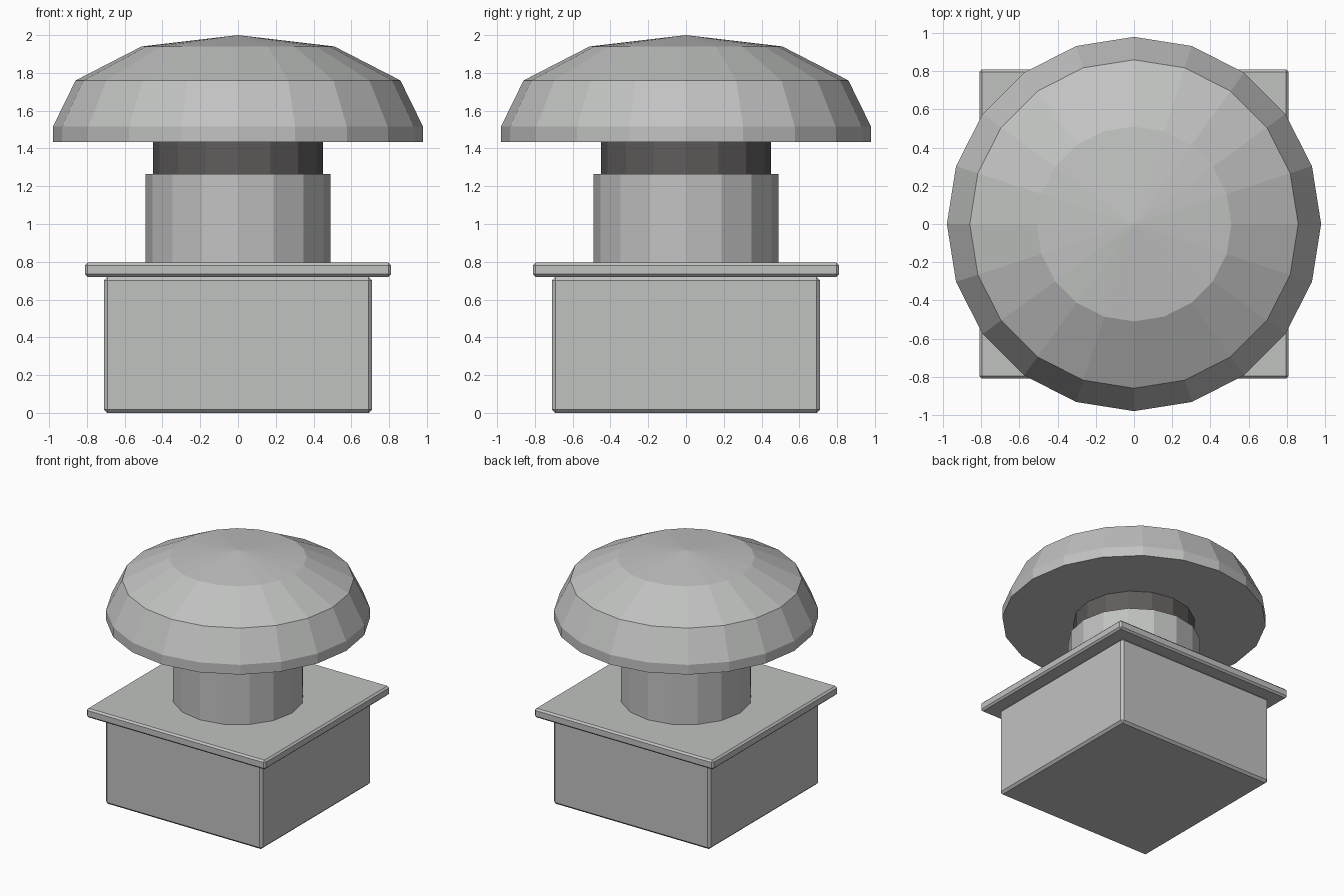
import bpy
import bmesh
from math import cos, sin, tau

cube = bpy.data.objects.get("Cube")
if cube:
    bpy.data.objects.remove(cube, do_unlink=True)


def material(name, color):
    mat = bpy.data.materials.new(name)
    mat.use_nodes = True
    mat.diffuse_color = (*color, 1)
    mat.node_tree.nodes["Principled BSDF"].inputs["Base Color"].default_value = (*color, 1)
    return mat


def add_object(name, bm, mat):
    bmesh.ops.recalc_face_normals(bm, faces=bm.faces)
    mesh = bpy.data.meshes.new(name)
    bm.to_mesh(mesh)
    bm.free()
    mesh.materials.append(mat)
    obj = bpy.data.objects.new(name, mesh)
    bpy.context.collection.objects.link(obj)
    return obj


def turned(name, profile, sides, mat):
    """Faceted solid of revolution from (radius, height) points, capped at both ends."""
    bm = bmesh.new()
    rings = []
    for r, z in profile:
        if r == 0:
            rings.append([bm.verts.new((0, 0, z))] * sides)
        else:
            rings.append([bm.verts.new((r * cos(tau * i / sides), r * sin(tau * i / sides), z))
                          for i in range(sides)])
    for low, high in zip(rings, rings[1:]):
        for i in range(sides):
            j = (i + 1) % sides
            corners = [low[i], low[j], high[j], high[i]]
            bm.faces.new(list(dict.fromkeys(corners)))
    for (r, _), ring in ((profile[0], rings[0]), (profile[-1], rings[-1])):
        if r > 0:
            bm.faces.new(ring)
    return add_object(name, bm, mat)


def bevelled_box(name, half, bottom, top, bevel, mat):
    bm = bmesh.new()
    bmesh.ops.create_cube(bm, size=1)
    bmesh.ops.scale(bm, vec=(2 * half, 2 * half, top - bottom), verts=bm.verts)
    bmesh.ops.translate(bm, vec=(0, 0, (top + bottom) / 2), verts=bm.verts)
    obj = add_object(name, bm, mat)
    mod = obj.modifiers.new("edge_bevel", "BEVEL")
    mod.width = bevel
    mod.segments = 1
    return obj


metal = material("light_grey_metal", (0.53, 0.54, 0.53))
dark = material("dark_grey_metal", (0.115, 0.108, 0.105))

# Square base and its overhanging plate
bevelled_box("base_box", 0.71, 0, 0.72, 0.018, metal)
bevelled_box("base_plate", 0.81, 0.72, 0.795, 0.014, metal)

# Round duct with a narrower dark throat
turned("duct", [(0.49, 0.78), (0.49, 1.265)], 16, metal)
turned("throat", [(0.45, 1.25), (0.45, 1.45)], 16, dark)

# Faceted rain cap
turned("cap", [(0.98, 1.435), (0.98, 1.515), (0.86, 1.76), (0.51, 1.94), (0, 2)], 20, metal)
